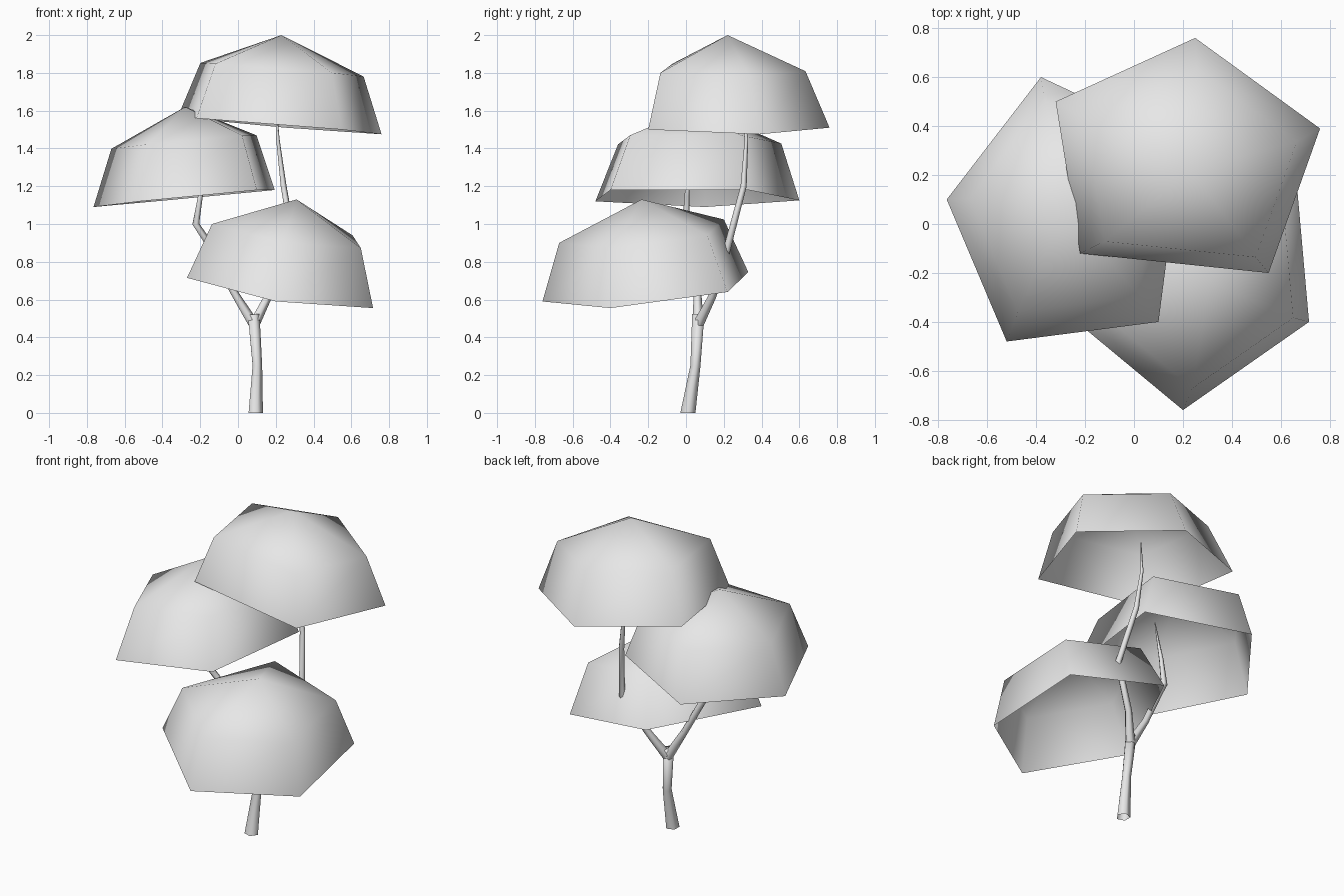
import bpy, bmesh, math
from mathutils import Vector

cube = bpy.data.objects.get("Cube")
if cube:
    bpy.data.objects.remove(cube, do_unlink=True)

# One plain grey for the whole tree
grey = bpy.data.materials.new("light_grey")
grey.use_nodes = True
colour = (0.8, 0.8, 0.8, 1)
grey.diffuse_color = colour
grey.node_tree.nodes["Principled BSDF"].inputs["Base Color"].default_value = colour


def make_object(name, bm):
    for face in bm.faces:
        face.smooth = True
    mesh = bpy.data.meshes.new(name)
    bm.to_mesh(mesh)
    bm.free()
    mesh.materials.append(grey)
    obj = bpy.data.objects.new(name, mesh)
    bpy.context.collection.objects.link(obj)
    return obj


def bridge(bm, lower, upper):
    """Join two rings that run anticlockwise seen from above."""
    n = len(lower)
    for i in range(n):
        j = (i + 1) % n
        bm.faces.new((lower[i], lower[j], upper[j], upper[i]))


def canopy(name, rim, apex):
    """Open five-sided dome: rim, narrower shoulder ring, apex."""
    rim = [Vector(p) for p in rim]
    apex = Vector(apex)
    centre = sum(rim, Vector()) / len(rim)
    shoulder = [p.lerp(centre, 0.2) + (apex - centre) * 0.62 for p in rim]
    bm = bmesh.new()
    low = [bm.verts.new(p) for p in rim]
    high = [bm.verts.new(p) for p in shoulder]
    top = bm.verts.new(apex)
    bridge(bm, low, high)
    for i in range(len(high)):
        bm.faces.new((high[i], high[(i + 1) % len(high)], top))
    return make_object(name, bm)


def limb(name, path, radii, sides=5):
    """Tapered tube swept along a bent path."""
    path = [Vector(p) for p in path]
    up = Vector((0, 0, 1))
    bm = bmesh.new()
    rings = []
    for i, (p, r) in enumerate(zip(path, radii)):
        ahead = path[min(i + 1, len(path) - 1)]
        behind = path[max(i - 1, 0)]
        tangent = (ahead - behind).normalized() if p.z > 0 else up
        turn = up.rotation_difference(tangent)
        ring = []
        for k in range(sides):
            a = math.tau * k / sides
            ring.append(bm.verts.new(p + turn @ Vector((r * math.cos(a), r * math.sin(a), 0))))
        rings.append(ring)
    for lower, upper in zip(rings, rings[1:]):
        bridge(bm, lower, upper)
    bm.faces.new(rings[-1])
    return make_object(name, bm)


# Trunk and its two branches
limb("trunk",
     [(0.09, 0.01, 0), (0.1, 0.05, 0.25), (0.08, 0.065, 0.52)],
     [0.042, 0.028, 0.034])
limb("right_branch",
     [(0.08, 0.065, 0.47), (-0.03, 0.06, 0.65), (-0.165, 0.03, 0.91),
      (-0.225, 0, 1.0), (-0.2, 0.005, 1.15), (-0.14, 0.02, 1.37)],
     [0.03, 0.021, 0.02, 0.02, 0.014, 0.003])
limb("left_branch",
     [(0.085, 0.065, 0.47), (0.16, 0.14, 0.62), (0.3, 0.215, 0.86),
      (0.24, 0.305, 1.2), (0.21, 0.32, 1.45), (0.2, 0.3, 1.65)],
     [0.03, 0.022, 0.02, 0.017, 0.01, 0.003])

# Three leaf canopies, rims listed anticlockwise
canopy("lower_canopy",
       [(0.2, -0.76, 0.59), (0.715, -0.4, 0.555), (0.66, 0.22, 0.64),
        (0.05, 0.33, 0.745), (-0.27, -0.37, 0.715)],
       (0.31, -0.235, 1.13))
canopy("middle_canopy",
       [(-0.765, 0.1, 1.09), (-0.52, -0.48, 1.12), (0.1, -0.4, 1.18),
        (0.195, 0.33, 1.18), (-0.38, 0.6, 1.125)],
       (-0.28, 0.06, 1.62))
canopy("top_canopy",
       [(0.25, 0.76, 1.51), (-0.32, 0.5, 1.565), (-0.22, -0.12, 1.56),
        (0.55, -0.2, 1.5), (0.76, 0.39, 1.475)],
       (0.23, 0.22, 2.0))
